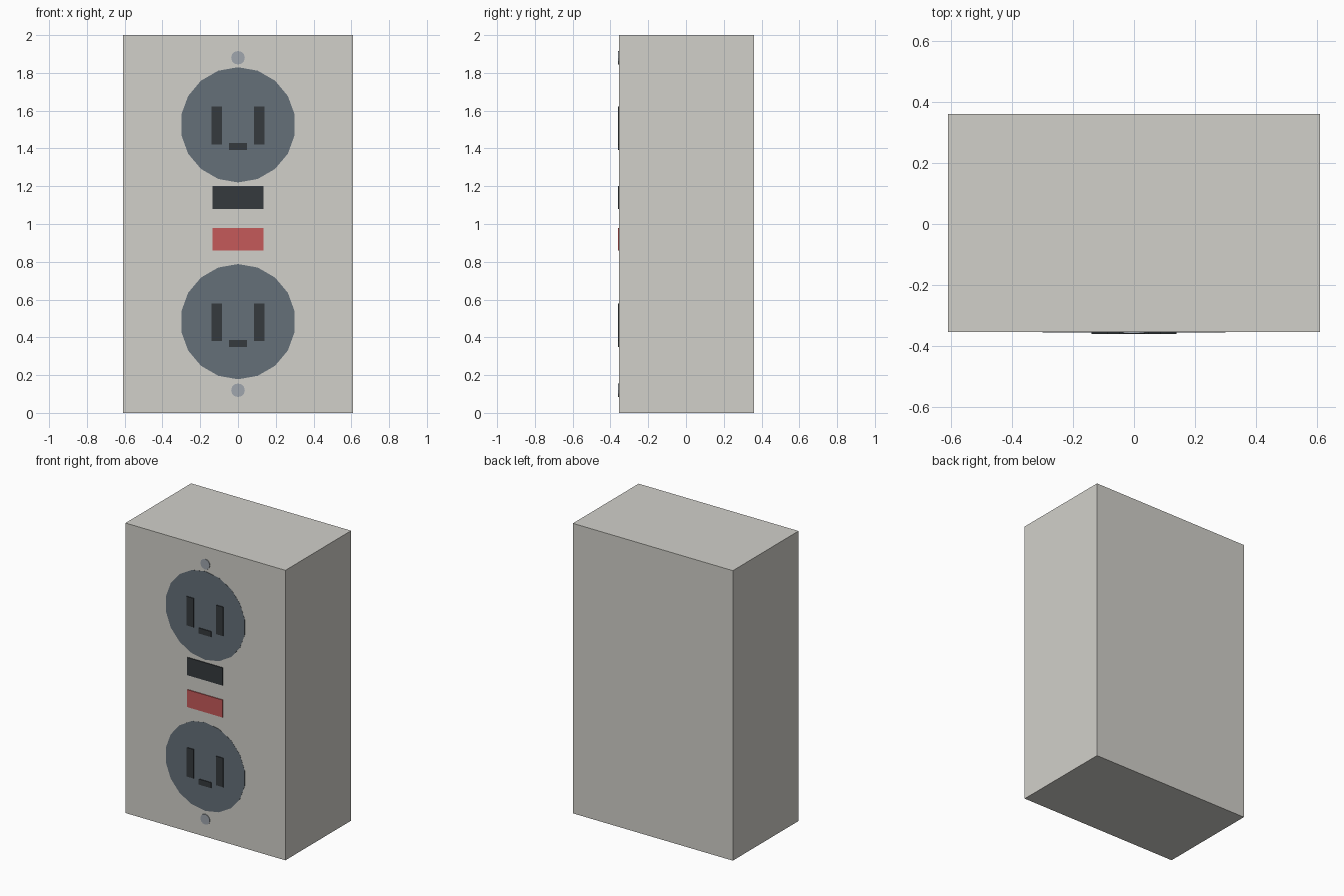
import bpy
import bmesh
from math import pi
from mathutils import Matrix

if "Cube" in bpy.data.objects:
    bpy.data.objects.remove(bpy.data.objects["Cube"])

FACE = -0.355  # front plane of the housing


def material(name, rgb):
    mat = bpy.data.materials.new(name)
    mat.diffuse_color = (*rgb, 1)
    mat.use_nodes = True
    mat.node_tree.nodes["Principled BSDF"].inputs["Base Color"].default_value = mat.diffuse_color
    return mat


def finish(name, bm, mat):
    mesh = bpy.data.meshes.new(name)
    bm.to_mesh(mesh)
    bm.free()
    mesh.materials.append(mat)
    obj = bpy.data.objects.new(name, mesh)
    bpy.context.collection.objects.link(obj)
    return obj


def box(name, x, y, z, mat):
    """Box from (min, max) ranges."""
    bm = bmesh.new()
    size = [r[1] - r[0] for r in (x, y, z)]
    mid = [(r[1] + r[0]) / 2 for r in (x, y, z)]
    bmesh.ops.create_cube(bm, size=1, matrix=Matrix.Translation(mid) @ Matrix.Diagonal((*size, 1)))
    return finish(name, bm, mat)


def disc(name, z, radius, sides, front, turn, mat):
    """Short cylinder facing -y, sunk slightly into the housing."""
    bm = bmesh.new()
    back = FACE + 0.003
    place = (Matrix.Translation((0, (front + back) / 2, z))
             @ Matrix.Rotation(pi / 2, 4, 'X') @ Matrix.Rotation(turn, 4, 'Z'))
    bmesh.ops.create_cone(bm, cap_ends=True, segments=sides, radius1=radius,
                          radius2=radius, depth=back - front, matrix=place)
    return finish(name, bm, mat)


shell = material("warm_grey", (0.64, 0.63, 0.59))
slate = material("slate", (0.13, 0.16, 0.19))
dark = material("dark", (0.035, 0.042, 0.047))
red = material("red", (0.56, 0.10, 0.10))
metal = material("metal", (0.35, 0.38, 0.42))

# Housing
box("housing", (-0.61, 0.61), (FACE, 0.361), (0, 2), shell)

# Two sockets with blade and ground slots
raised = (-0.361, FACE + 0.003)
for label, z in (("upper", 1.525), ("lower", 0.483)):
    disc(f"{label}_socket", z, 0.305, 18, FACE - 0.001, pi / 2 - pi / 2, slate)
    for side, x in (("left", -0.1125), ("right", 0.1125)):
        box(f"{label}_{side}_slot", (x - 0.0275, x + 0.0275), raised, (z - 0.103, z + 0.097), dark)
    box(f"{label}_ground_slot", (-0.047, 0.047), raised, (z - 0.134, z - 0.096), dark)

# Test and reset buttons
box("test_button", (-0.136, 0.136), raised, (1.08, 1.202), dark)
box("reset_button", (-0.136, 0.136), raised, (0.86, 0.98), red)

# Cover screws
for label, z in (("upper", 1.88), ("lower", 0.12)):
    disc(f"{label}_screw", z, 0.036, 12, FACE - 0.004, 0, metal)
